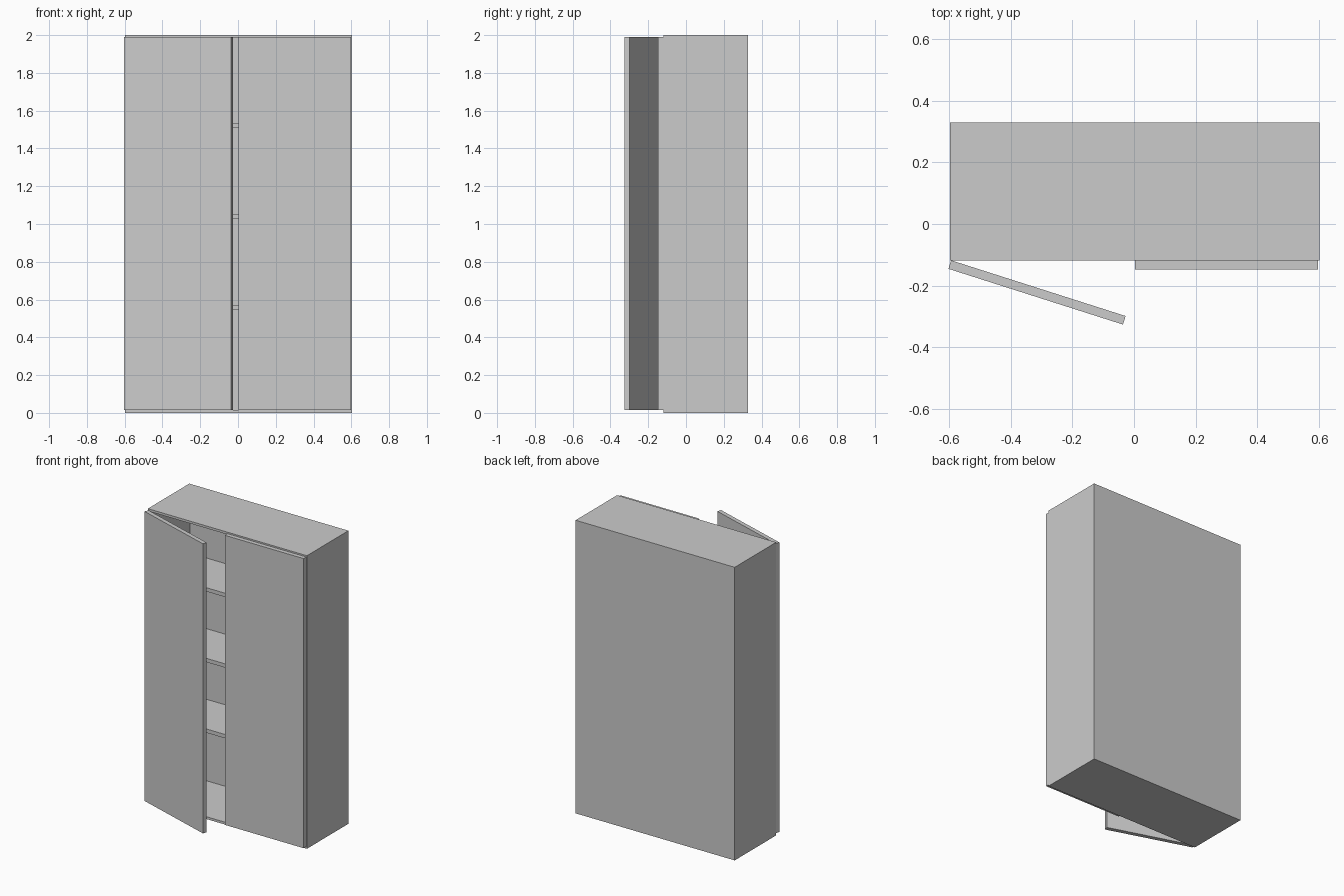
import bpy, bmesh, math
from mathutils import Matrix

if "Cube" in bpy.data.objects:
    bpy.data.objects.remove(bpy.data.objects["Cube"])

L, R = -0.598, 0.603          # carcass sides
F, B = -0.118, 0.329          # carcass front and back
H, T = 2.0, 0.016             # height, panel thickness


def box(name, x0, x1, y0, y1, z0, z1):
    me = bpy.data.meshes.new(name)
    bm = bmesh.new()
    bmesh.ops.create_cube(bm, size=1)
    bmesh.ops.scale(bm, vec=(x1 - x0, y1 - y0, z1 - z0), verts=bm.verts)
    bmesh.ops.translate(bm, vec=((x0 + x1) / 2, (y0 + y1) / 2, (z0 + z1) / 2), verts=bm.verts)
    bm.to_mesh(me)
    bm.free()
    ob = bpy.data.objects.new(name, me)
    bpy.context.collection.objects.link(ob)
    return ob


# carcass panels
box("left_side", L, L + T, F, B, 0, H)
box("right_side", R - T, R, F, B, 0, H)
box("bottom_panel", L + T, R - T, F, B, 0, T)
box("top_panel", L + T, R - T, F, B, H - T, H)
box("back_panel", L + T, R - T, B - T, B, T, H - T)

# shelves, set back behind the doors
for i in range(3):
    z = 0.546 + 0.482 * i
    box(f"shelf_{i + 1}", L + T, R - T, F + 0.075, B - T, z, z + 0.026)

# closed right door
W, D, Z0, Z1 = 0.595, 0.029, 0.014, 1.99
box("right_door", 0.003, 0.003 + W, F - D, F, Z0, Z1)

# left door, swung ajar about its hinge edge
door = box("left_door", 0, W, -D, 0, Z0, Z1)
door.location = (-0.594, F, 0)
door.rotation_euler = (0, 0, math.radians(-17.7))
